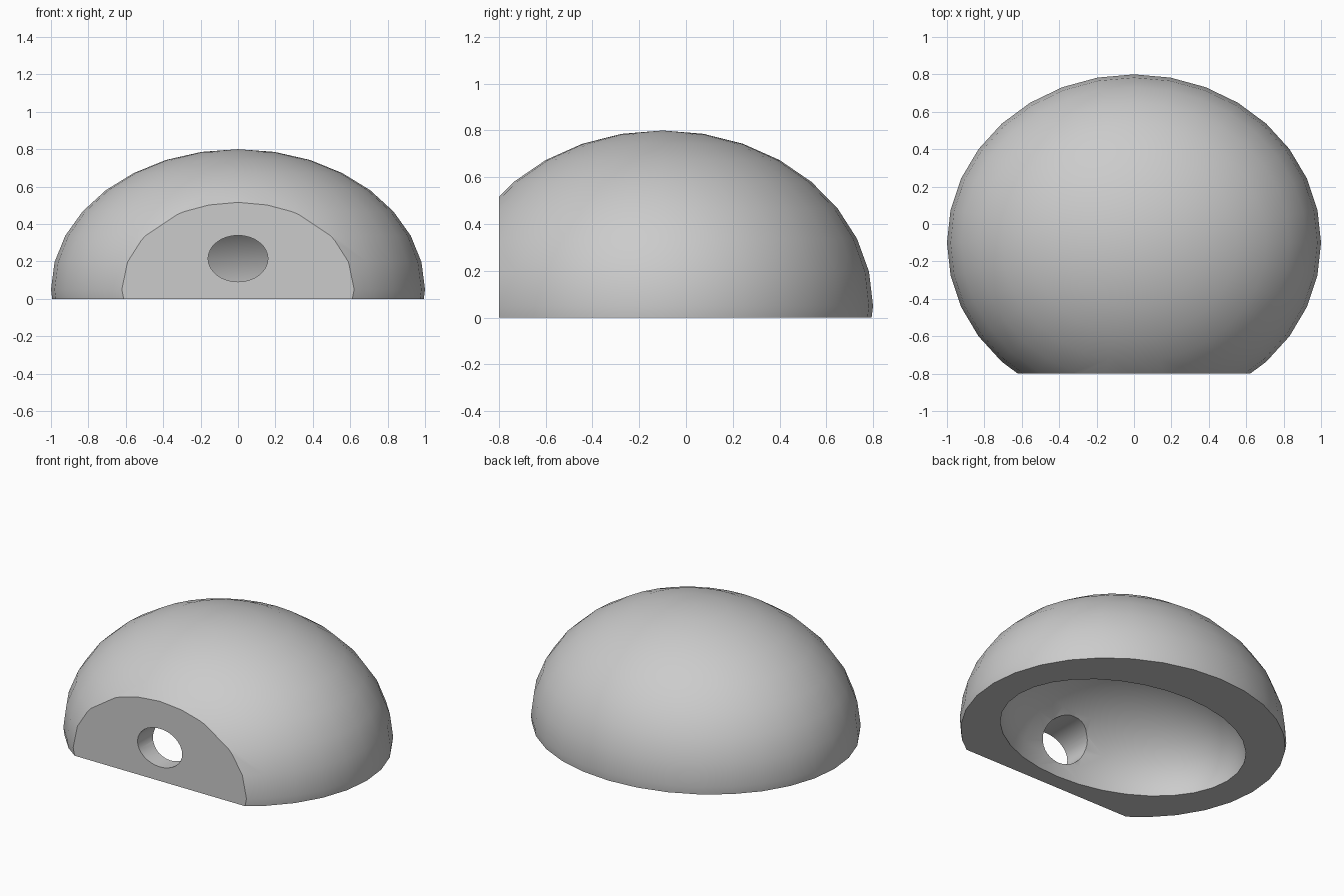
import bpy
import math

default = bpy.data.objects.get("Cube")
if default:
    bpy.data.objects.remove(default, do_unlink=True)

# Single plain grey
grey = bpy.data.materials.new("plain grey")
grey.use_nodes = True
grey.diffuse_color = (0.6, 0.6, 0.6, 1)
grey.node_tree.nodes["Principled BSDF"].inputs["Base Color"].default_value = (0.6, 0.6, 0.6, 1)


def finish(name, scale):
    ob = bpy.context.object
    ob.name = name
    ob.scale = scale
    bpy.ops.object.transform_apply(location=False, rotation=True, scale=True)
    ob.data.materials.append(grey)
    return ob


def ellipsoid(name, centre, radii):
    bpy.ops.mesh.primitive_uv_sphere_add(segments=32, ring_count=16, radius=1, location=centre)
    return finish(name, radii)


def box(name, centre, size):
    bpy.ops.mesh.primitive_cube_add(size=1, location=centre)
    return finish(name, size)


# Dome body
dome = ellipsoid("dome_shell", (0, -0.1, 0.05), (1, 0.9, 0.75))

# Cutters: flat base, flat front, hollow inside, front opening
cutters = [
    box("base_cutter", (0, 0, -1), (4, 4, 2)),
    box("front_cutter", (0, -1.8, 0), (4, 2, 4)),
    ellipsoid("cavity_cutter", (0, -0.1, 0.02), (0.8, 0.6, 0.48)),
]
bpy.ops.mesh.primitive_cylinder_add(vertices=32, radius=1, depth=1,
                                    location=(0, -0.6, 0.215), rotation=(math.pi / 2, 0, 0))
cutters.append(finish("opening_cutter", (0.16, 0.124, 1)))

# Carve the shell
for cutter in cutters:
    mod = dome.modifiers.new(cutter.name, "BOOLEAN")
    mod.operation = "DIFFERENCE"
    mod.solver = "EXACT"
    mod.object = cutter

bpy.ops.object.select_all(action="DESELECT")
dome.select_set(True)
bpy.context.view_layer.objects.active = dome
for mod in list(dome.modifiers):
    bpy.ops.object.modifier_apply(modifier=mod.name)
for cutter in cutters:
    bpy.data.objects.remove(cutter, do_unlink=True)

# Smooth curves, crisp rims
bpy.ops.object.shade_smooth_by_angle(angle=math.radians(30))
